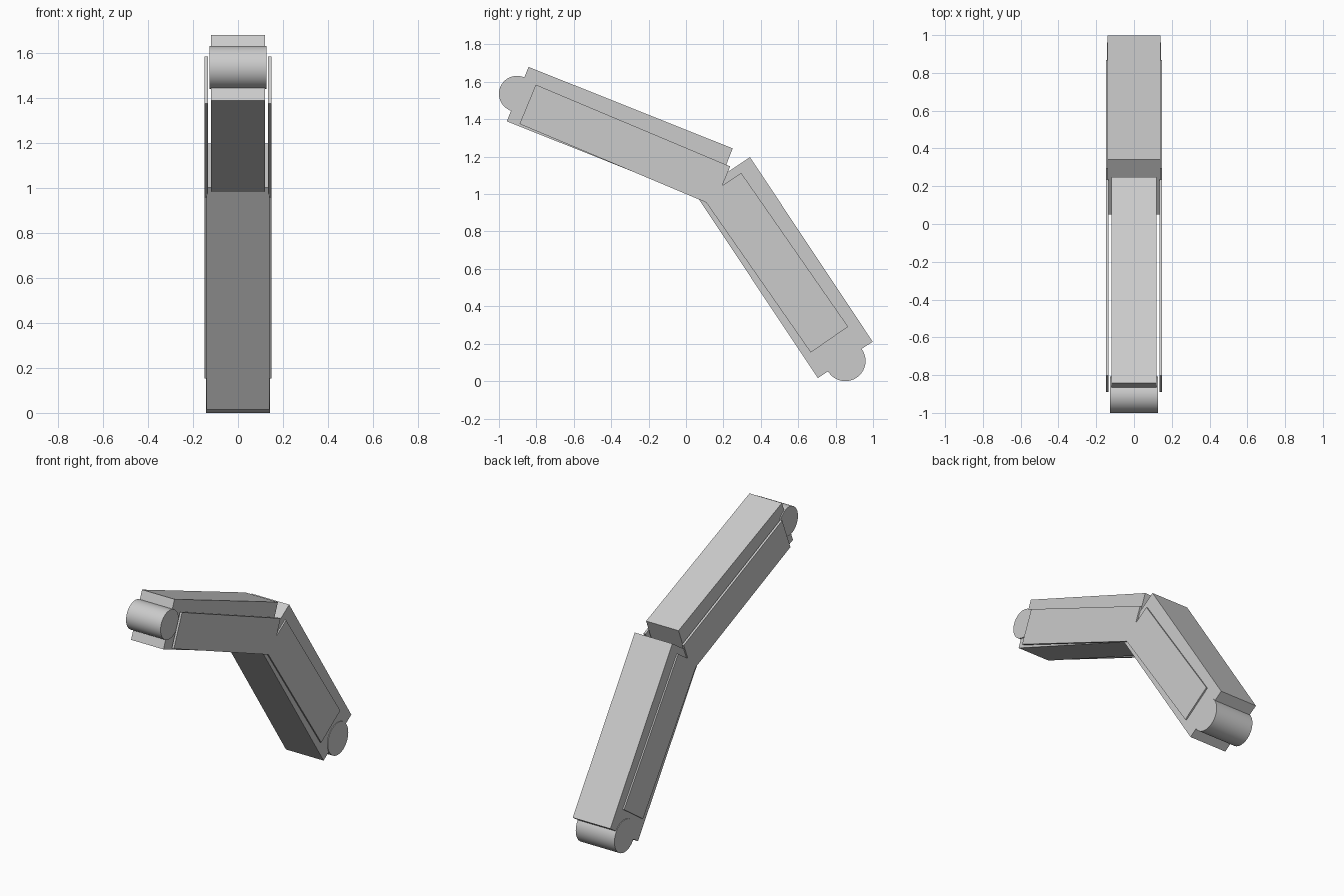
import bpy, bmesh, math
from mathutils import Matrix

if "Cube" in bpy.data.objects:
    bpy.data.objects.remove(bpy.data.objects["Cube"])


def prism(name, outline, x0, x1):
    """Extrude a (y, z) side outline from x0 to x1."""
    bm = bmesh.new()
    face = bm.faces.new([bm.verts.new((x0, y, z)) for y, z in outline])
    ext = bmesh.ops.extrude_face_region(bm, geom=[face])
    verts = [v for v in ext["geom"] if isinstance(v, bmesh.types.BMVert)]
    bmesh.ops.translate(bm, verts=verts, vec=(x1 - x0, 0, 0))
    bmesh.ops.recalc_face_normals(bm, faces=bm.faces)
    return link(name, bm)


def pin(name, y, z, radius, width):
    """Smooth cylinder lying along x."""
    bm = bmesh.new()
    bmesh.ops.create_cone(bm, cap_ends=True, segments=64, radius1=radius,
                          radius2=radius, depth=width,
                          matrix=Matrix.Translation((0, y, z)) @ Matrix.Rotation(math.pi / 2, 4, 'Y'))
    for f in bm.faces:
        f.smooth = len(f.verts) == 4
    for e in bm.edges:
        e.smooth = all(f.smooth for f in e.link_faces)
    return link(name, bm)


def link(name, bm):
    mesh = bpy.data.meshes.new(name)
    bm.to_mesh(mesh)
    bm.free()
    obj = bpy.data.objects.new(name, mesh)
    bpy.context.collection.objects.link(obj)
    return obj


# Upper and lower arm beams
prism("upper_beam", [(-0.842, 1.68), (0.25, 1.244), (0.134, 0.953), (-0.958, 1.389)], -0.12, 0.12)
prism("lower_beam", [(0.342, 1.197), (0.998, 0.211), (0.705, 0.016), (0.049, 1.002)], -0.139, 0.139)

# Round pins at both ends
pin("upper_pin", -0.904, 1.536, 0.096, 0.255)
pin("lower_pin", 0.852, 0.108, 0.108, 0.286)

# Bent side plates, one per side
plate = [(-0.89, 1.375), (-0.803, 1.585), (0.236, 1.148), (0.194, 1.046),
         (0.295, 1.113), (0.867, 0.291), (0.667, 0.153), (0.108, 0.955)]
for side, label in ((-1, "left"), (1, "right")):
    prism("side_plate_" + label, plate, side * 0.134, side * 0.149)
